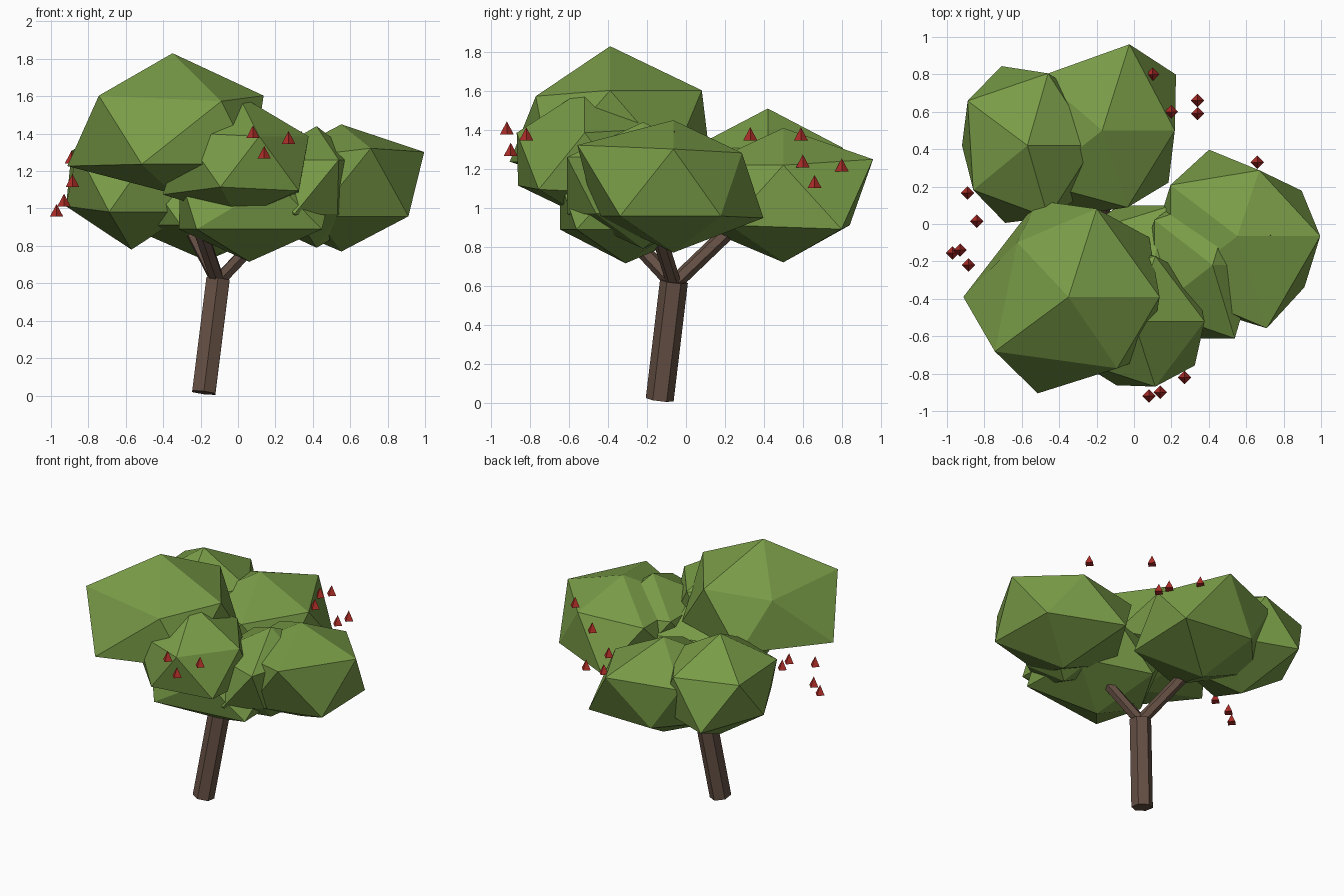
import bpy, bmesh, math
from mathutils import Vector

cube = bpy.data.objects.get("Cube")
if cube:
    bpy.data.objects.remove(cube, do_unlink=True)


def material(name, rgb):
    m = bpy.data.materials.new(name)
    m.use_nodes = True
    m.diffuse_color = (*rgb, 1)
    m.node_tree.nodes["Principled BSDF"].inputs["Base Color"].default_value = (*rgb, 1)
    return m


leaf_green = material("leaf green", (0.19, 0.33, 0.063))
bark_brown = material("bark brown", (0.13, 0.08, 0.058))
fruit_red = material("fruit red", (0.42, 0.026, 0.021))

# Corners of a twenty-sided ball: its two poles, and the upper and lower rings by direction
CORNERS = ["bottom", "low_east_front", "low_front", "low_west", "low_back", "low_east_back",
           "up_front", "up_west_front", "up_west_back", "up_back", "up_east", "top"]


def finish(bm, name, mat):
    mesh = bpy.data.meshes.new(name)
    bmesh.ops.recalc_face_normals(bm, faces=bm.faces)
    bm.to_mesh(mesh)
    bm.free()
    mesh.materials.append(mat)
    obj = bpy.data.objects.new(name, mesh)
    bpy.context.collection.objects.link(obj)


def leaf_clump(name, centre, size, taper=0.0, **nudges):
    """Squashed twenty-sided ball, wider at the bottom, with some corners nudged."""
    bm = bmesh.new()
    bmesh.ops.create_icosphere(bm, subdivisions=1, radius=1)
    for v, corner in zip(bm.verts, CORNERS):
        widen = 1 - taper * v.co.z
        v.co.x *= size[0] * widen
        v.co.y *= size[1] * widen
        v.co.z *= size[2]
        v.co += Vector(centre) + Vector(nudges.get(corner, (0, 0, 0)))
    finish(bm, name, leaf_green)


def limb(name, start, end, radius):
    """Six-sided prism with square-cut ends, swept from start to end."""
    start, end = Vector(start), Vector(end)
    turn = Vector((0, 0, 1)).rotation_difference(end - start)
    bm = bmesh.new()
    low, high = [[bm.verts.new(p + turn @ Vector((radius * math.sin(a), radius * math.cos(a), 0)))
                  for a in (i * math.tau / 6 for i in range(6))] for p in (start, end)]
    for i in range(6):
        j = (i + 1) % 6
        bm.faces.new((low[i], low[j], high[j], high[i]))
    bm.faces.new(low)
    bm.faces.new(high)
    finish(bm, name, bark_brown)


# Crown
leaf_clump("leaves_front_large", (-0.35, -0.39, 1.42), (0.57, 0.58, 0.41), 0.1,
           up_front=(0.11, 0.09, -0.03), up_west_back=(0.12, 0, -0.04),
           low_west=(-0.03, 0, -0.01), bottom=(0, 0, 0.07))
leaf_clump("leaves_front_small", (0, -0.52, 1.24), (0.43, 0.43, 0.37), 0.1,
           low_front=(0.03, 0.04, 0.04), low_east_front=(0, 0, 0.02), bottom=(0, 0, 0.08),
           up_east=(0.01, 0, -0.02), up_front=(0, 0, -0.02))
leaf_clump("leaves_back_side", (-0.57, 0.42, 1.145), (0.415, 0.47, 0.365), 0.08,
           low_west=(0.035, 0, 0.03), up_west_back=(-0.03, 0, 0), low_back=(-0.02, 0.01, 0))
leaf_clump("leaves_back_large", (-0.17, 0.5, 1.065), (0.49, 0.53, 0.345),
           up_east=(-0.05, 0, 0), up_back=(0.01, 0.01, 0.03), up_west_back=(0.02, 0.01, 0),
           low_back=(0, -0.11, 0), low_east_back=(0.04, 0.02, -0.02), up_front=(0, 0.04, 0))
leaf_clump("leaves_side_large", (0.553, -0.065, 1.11), (0.495, 0.52, 0.34),
           up_east=(0, 0, 0.04), up_back=(-0.02, -0.09, 0.02), low_back=(-0.015, 0.02, -0.01),
           low_east_back=(-0.015, -0.03, 0), up_front=(0.02, -0.05, 0.06),
           low_front=(0, 0.04, 0))
leaf_clump("leaves_side_small", (0.42, -0.22, 1.115), (0.43, 0.46, 0.325),
           up_east=(-0.15, 0, 0), low_east_front=(-0.2, 0, 0))
leaf_clump("leaves_centre_low", (0.06, -0.31, 1.03), (0.51, 0.48, 0.315),
           low_front=(-0.14, 0.07, 0), up_front=(0, 0.07, -0.03),
           low_west=(0.08, 0, 0), low_east_front=(0.02, 0, 0))

# Trunk and branches
fork = (-0.107, -0.062, 0.61)
limb("trunk", (-0.183, -0.135, 0.015), (-0.107, -0.062, 0.622), 0.072)
limb("branch_back", fork, (-0.25, 0.23, 0.89), 0.04)
limb("branch_side", fork, (0.13, -0.14, 0.86), 0.038)
limb("branch_front", fork, (-0.27, -0.5, 1.08), 0.04)

# Fruit: small four-sided pyramids around the crown
fruit_spots = [
    (0.08, -0.92, 1.41), (0.14, -0.90, 1.30), (0.27, -0.82, 1.38),
    (-0.89, 0.165, 1.275), (-0.84, 0.015, 1.25), (-0.885, -0.22, 1.15),
    (-0.93, -0.14, 1.045), (-0.97, -0.155, 0.99),
    (0.10, 0.80, 1.22), (0.20, 0.60, 1.24), (0.34, 0.59, 1.38),
    (0.34, 0.66, 1.135), (0.66, 0.33, 1.38), (0.73, -0.06, 1.36),
]
for i, spot in enumerate(fruit_spots):
    bm = bmesh.new()
    bmesh.ops.create_cone(bm, cap_ends=True, segments=4, radius1=0.036, radius2=0, depth=0.068)
    bmesh.ops.remove_doubles(bm, verts=bm.verts, dist=0.001)
    bmesh.ops.translate(bm, verts=bm.verts, vec=spot)
    finish(bm, f"fruit_{i + 1}", fruit_red)
